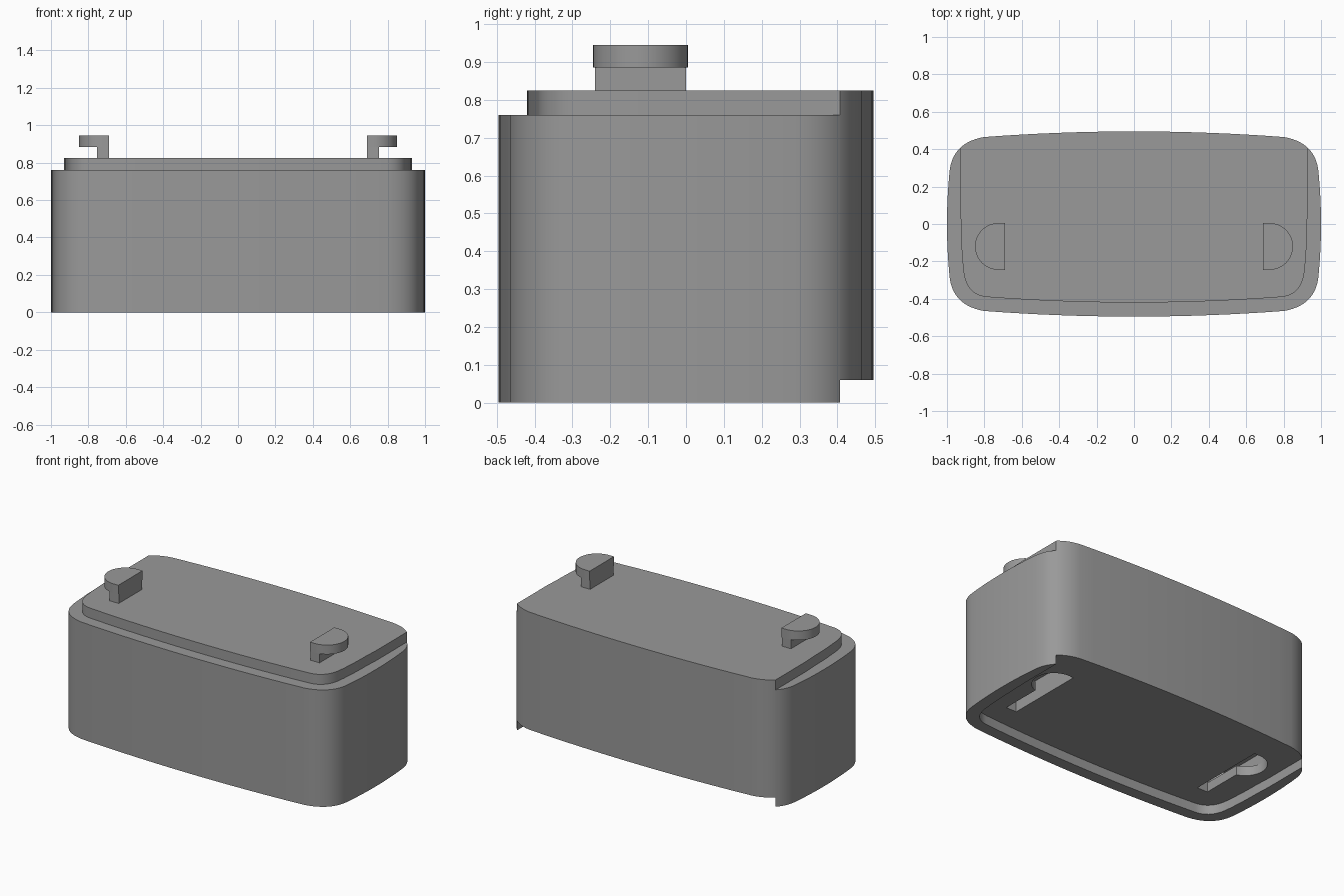
import bpy, bmesh, math

if "Cube" in bpy.data.objects:
    bpy.data.objects.remove(bpy.data.objects["Cube"])

grey = bpy.data.materials.new("grey")
grey.diffuse_color = (0.32, 0.32, 0.32, 1)
grey.use_nodes = True
grey.node_tree.nodes["Principled BSDF"].inputs["Base Color"].default_value = grey.diffuse_color


def prism(name, outline, z0, z1):
    """Extrude a closed 2D outline between two heights."""
    bm = bmesh.new()
    face = bm.faces.new([bm.verts.new((x, y, z0)) for x, y in outline])
    top = bmesh.ops.extrude_face_region(bm, geom=[face])["geom"]
    for v in top:
        if isinstance(v, bmesh.types.BMVert):
            v.co.z = z1
    bmesh.ops.recalc_face_normals(bm, faces=bm.faces)
    mesh = bpy.data.meshes.new(name)
    bm.to_mesh(mesh)
    bm.free()
    mesh.materials.append(grey)
    obj = bpy.data.objects.new(name, mesh)
    bpy.context.collection.objects.link(obj)
    return obj


def activate(obj):
    bpy.ops.object.select_all(action="DESELECT")
    obj.select_set(True)
    bpy.context.view_layer.objects.active = obj


def cut(obj, cutter):
    """Subtract the cutter and discard it."""
    activate(obj)
    mod = obj.modifiers.new("cut", "BOOLEAN")
    mod.operation, mod.solver, mod.object = "DIFFERENCE", "EXACT", cutter
    bpy.ops.object.modifier_apply(modifier=mod.name)
    bpy.data.objects.remove(cutter)


def smooth(obj):
    activate(obj)
    bpy.ops.object.shade_smooth_by_angle(angle=math.radians(30))


def quadrant(w, d, side, ctrl, front):
    """Bulged quarter outline from (w, 0) round the corner to (0, d)."""
    pts = [(w - (w - side[0]) * (i / 6) ** 2, side[1] * i / 6) for i in range(6)]
    for i in range(15):
        t = i / 14
        pts.append(tuple((1 - t) ** 2 * a + 2 * t * (1 - t) * c + t * t * b
                         for a, c, b in zip(side, ctrl, front)))
    for i in range(7, -1, -1):
        x = front[0] * i / 8
        pts.append((x, d - (d - front[1]) * (i / 8) ** 2))
    return pts


def mirror_x(pts):
    """Continue a path ending on x = 0 with its mirror image."""
    return pts + [(-x, y) for x, y in reversed(pts[:-1])]


# Outer wall and inset lip outlines
q = quadrant(1.0, 0.495, (0.985, 0.29), (0.965, 0.438), (0.8, 0.465))
back = mirror_x(q)
outer = back + [(x, -y) for x, y in reversed(back[1:-1])]
q = quadrant(0.925, 0.42, (0.912, 0.25), (0.898, 0.378), (0.79, 0.39))
inner = mirror_x([(0.93, 0.7), (0.93, 0.1)] + [(x, -y) for x, y in q])

# Box body, stepped lip on top and matching recess underneath, both open at the back
body = prism("box_body", outer, 0, 0.825)
frame = inner + [(-1.3, 0.7), (-1.3, -0.7), (1.3, -0.7), (1.3, 0.7)]
cut(body, prism("lip_cutter", frame, 0.76, 1.0))
cut(body, prism("recess_cutter", inner, -0.1, 0.06))


def d_shape(s, x0, y, r, straight, y_front=None):
    """Flat inner side, rounded outer side; optionally swept towards the front."""
    xc = x0 + straight
    yf = y if y_front is None else y_front
    pts = [(x0, yf - r)]
    pts += [(xc + r * math.cos(a), yf + r * math.sin(a))
            for a in (math.radians(-90 + 7.5 * i) for i in range(13))]
    pts += [(xc + r * math.cos(a), y + r * math.sin(a))
            for a in (math.radians(7.5 * i) for i in range(0 if yf != y else 1, 13))]
    pts.append((x0, y + r))
    return [(s * px, py) for px, py in pts]


def rect(s, x0, x1, y0, y1):
    return [(s * x0, y0), (s * x1, y0), (s * x1, y1), (s * x0, y1)]


for s, label in ((1, "right"), (-1, "left")):
    # Keyhole slot underneath: entry hole, narrow neck, wide channel above
    cut(body, prism("hole_cutter", d_shape(s, 0.685, 0.14, 0.13, 0.037), 0.0, 0.15))
    cut(body, prism("neck_cutter", rect(s, 0.685, 0.76, -0.245, 0.14), 0.0, 0.15))
    cut(body, prism("channel_cutter",
                    d_shape(s, 0.685, 0.14, 0.13, 0.037, -0.115), 0.12, 0.19))
    # Hook on the lid: stem and overhanging cap
    prism(label + "_hook_stem", rect(s, 0.69, 0.755, -0.24, 0.0), 0.825, 0.885)
    cap = prism(label + "_hook_cap", d_shape(s, 0.69, -0.12, 0.125, 0.035), 0.885, 0.945)
    smooth(cap)

smooth(body)
